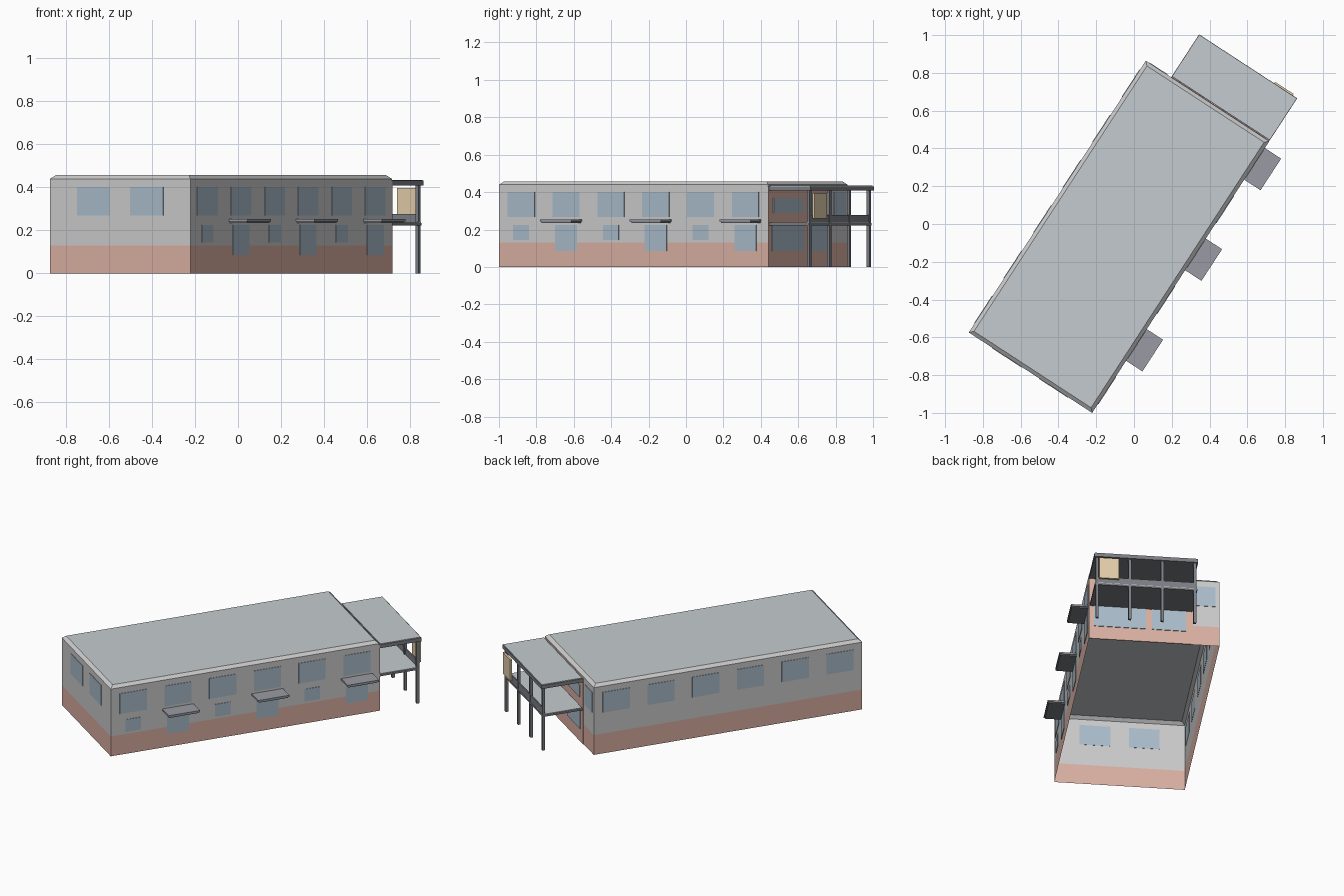
import bpy, bmesh, math
from mathutils import Matrix, Vector

if "Cube" in bpy.data.objects:
    bpy.data.objects.remove(bpy.data.objects["Cube"])

# Local frame: x runs along the long side, y across the depth, origin at the front corner
FRAME = Matrix.Translation((-0.2215, -1.0, 0)) @ Matrix.Rotation(math.radians(56.9), 4, 'Z')
L, W = 1.717, 0.78


def material(name, r, g, b):
    m = bpy.data.materials.new(name)
    m.diffuse_color = (r, g, b, 1)
    m.use_nodes = True
    m.node_tree.nodes["Principled BSDF"].inputs["Base Color"].default_value = m.diffuse_color
    return m


BRICK = material("brick", 0.70, 0.43, 0.36)
WALL = material("plaster", 0.76, 0.76, 0.76)
ROOF = material("roof_grey", 0.56, 0.60, 0.63)
GLASS = material("glass", 0.40, 0.50, 0.59)
DARK = material("charcoal", 0.20, 0.21, 0.23)
AWNING = material("awning_grey", 0.32, 0.33, 0.37)
WOOD = material("wood", 0.76, 0.61, 0.40)


def finish(name, bm, mat):
    me = bpy.data.meshes.new(name)
    bm.to_mesh(me)
    bm.free()
    me.materials.append(mat)
    ob = bpy.data.objects.new(name, me)
    ob.matrix_world = FRAME
    bpy.context.collection.objects.link(ob)
    return ob


def box(name, x0, x1, y0, y1, z0, z1, mat):
    bm = bmesh.new()
    size = Matrix.Diagonal((x1 - x0, y1 - y0, z1 - z0, 1))
    mid = Vector(((x0 + x1) / 2, (y0 + y1) / 2, (z0 + z1) / 2))
    bmesh.ops.create_cube(bm, size=1, matrix=Matrix.Translation(mid) @ size)
    return finish(name, bm, mat)


def shell(name, levels, mat, cap=False):
    """Open rectangular skin through (height, inset) levels."""
    bm = bmesh.new()
    rings = []
    for z, i in levels:
        pts = ((i, i), (L - i, i), (L - i, W - i), (i, W - i))
        rings.append([bm.verts.new((x, y, z)) for x, y in pts])
    for a, b in zip(rings, rings[1:]):
        for k in range(4):
            n = (k + 1) % 4
            bm.faces.new((a[k], a[n], b[n], b[k]))
    if cap:
        bm.faces.new(rings[-1])
    return finish(name, bm, mat)


# Building skin, open underneath
shell("brick_base", [(0, 0), (0.13, 0)], BRICK)
shell("upper_wall", [(0.13, 0), (0.44, 0), (0.457, 0.02)], WALL)
shell("main_roof", [(0.457, 0.02)], ROOF, cap=True)

# Long sides: windows, doors and awnings
T = 0.003
for i in range(6):
    c = (i + 0.5) * L / 6
    box(f"front_window_{i}", c - 0.086, c + 0.086, -T, T / 2, 0.268, 0.401, GLASS)
    box(f"rear_window_{i}", c - 0.086, c + 0.086, W - T / 2, W + T, 0.268, 0.401, GLASS)
    if i % 2:
        box(f"door_{i}", c - 0.07, c + 0.07, -T, T / 2, 0.085, 0.225, GLASS)
        box(f"awning_{i}", c - 0.1, c + 0.1, -0.103, 0, 0.242, 0.253, AWNING)
        box(f"awning_frame_{i}", c - 0.094, c + 0.094, -0.097, 0, 0.235, 0.242, DARK)
    else:
        box(f"small_window_{i}", c - 0.05, c + 0.05, -T, T / 2, 0.144, 0.225, GLASS)

# Plain end windows
for s in (-1, 1):
    c = W / 2 + s * 0.1475
    box(f"end_window_{s}", -T, T / 2, c - 0.092, c + 0.092, 0.268, 0.401, GLASS)

# Brick facing and windows on the balcony end
box("brick_facing", L - 0.002, L + 0.004, 0, 0.62, 0, 0.43, BRICK)
for n, (y0, y1) in enumerate(((0.03, 0.34), (0.375, 0.58))):
    box(f"balcony_lower_window_{n}", L, L + 0.008, y0, y1, 0.085, 0.225, GLASS)
    box(f"balcony_upper_window_{n}", L, L + 0.008, y0 + 0.015, y1 - 0.01, 0.289, 0.369, GLASS)
box("balcony_side_window", L, L + T, 0.643, 0.757, 0.268, 0.401, GLASS)

# Balcony roof and deck
X0 = L + 0.005
box("canopy_slab", X0, 1.988, 0, 0.62, 0.408, 0.431, DARK)
box("canopy_top", X0 + 0.004, 1.984, 0.004, 0.616, 0.431, 0.435, ROOF)
box("deck_slab", X0, 1.977, 0.004, 0.616, 0.222, 0.234, DARK)
box("deck_top", X0 + 0.003, 1.974, 0.007, 0.613, 0.234, 0.238, ROOF)
box("balcony_rail_panel", 1.966, 1.974, 0.015, 0.605, 0.238, 0.277, DARK)

# Posts and timber screen
for i in range(4):
    y = 0.018 + i * 0.1945
    box(f"post_{i}", 1.96, 1.977, y - 0.0085, y + 0.0085, 0, 0.41, DARK)
box("timber_screen", 1.984, 1.997, 0.028, 0.146, 0.258, 0.396, WOOD)
